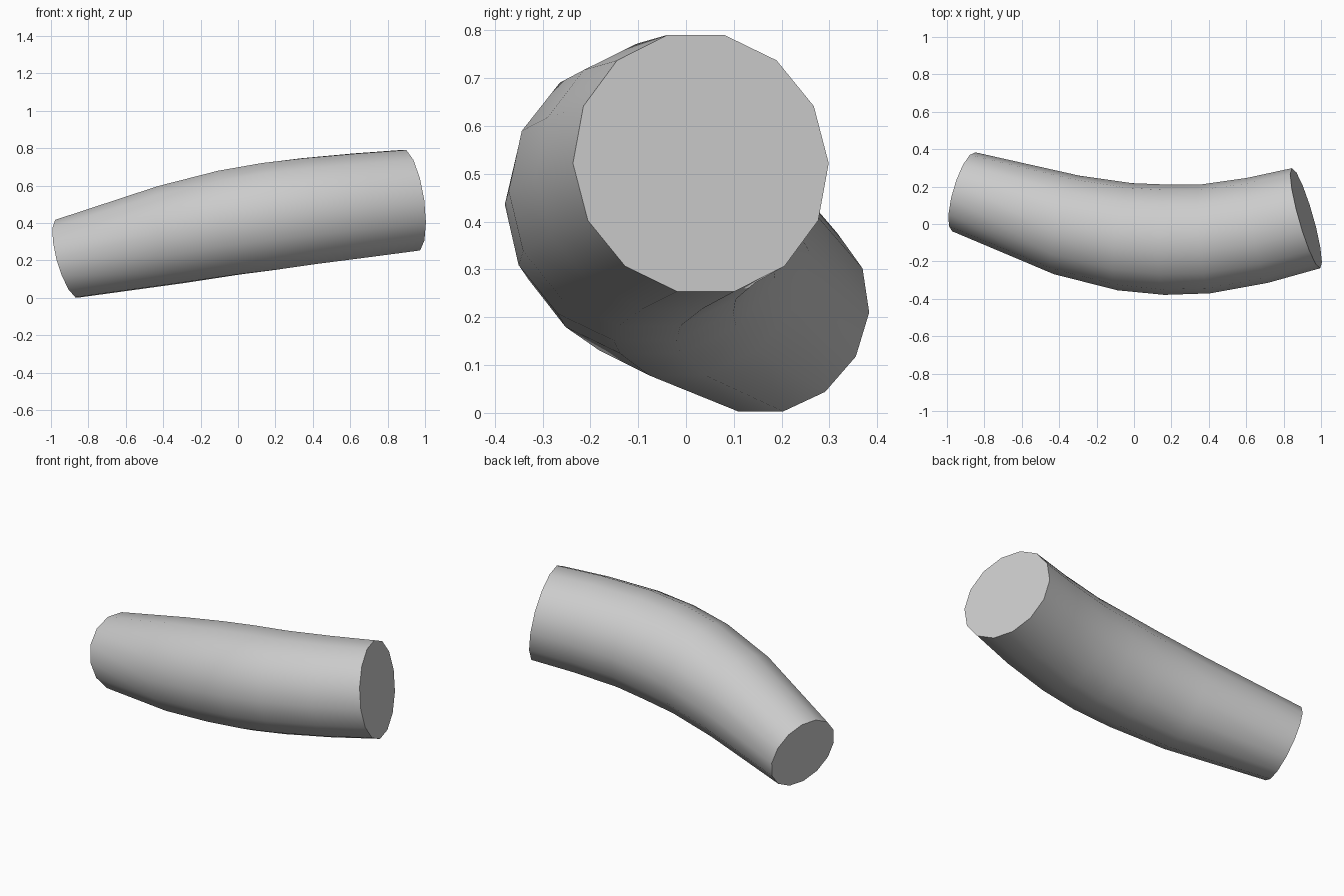
import bpy, bmesh, math
from mathutils import Vector

if "Cube" in bpy.data.objects:
    bpy.data.objects.remove(bpy.data.objects["Cube"])

SIDES = 14
# centreline points and radius: x, y, z, r
path = [(-0.91, 0.172, 0.21, 0.22), (-0.36, -0.005, 0.338, 0.272),
        (-0.05, -0.068, 0.402, 0.289), (0.17, -0.084, 0.436, 0.295),
        (0.38, -0.08, 0.464, 0.292), (0.66, -0.034, 0.495, 0.286),
        (0.92, 0.031, 0.522, 0.278)]
pts = [Vector(p[:3]) for p in path]

# tangents: cap directions at the ends, averaged segments in between
tangents = [Vector((0.92, -0.27, 0.26)).normalized()]
for a, b, c in zip(pts, pts[1:], pts[2:]):
    tangents.append(((b - a).normalized() + (c - b).normalized()).normalized())
tangents.append(Vector((0.95, 0.27, 0.14)).normalized())

# curved log: rings swept along the path, joined by quads
bm = bmesh.new()
rings = []
for p, t, (_, _, _, r) in zip(pts, tangents, path):
    u = Vector((0, 0, 1)).cross(t).normalized()
    v = t.cross(u)
    ring = []
    for i in range(SIDES):
        a = 2 * math.pi * i / SIDES
        ring.append(bm.verts.new(p + r * (math.cos(a) * u + math.sin(a) * v)))
    rings.append(ring)
for a, b in zip(rings, rings[1:]):
    for i in range(SIDES):
        j = (i + 1) % SIDES
        bm.faces.new((a[i], a[j], b[j], b[i]))

# flat end caps
bm.faces.new(rings[0][::-1])
bm.faces.new(rings[-1])
bmesh.ops.recalc_face_normals(bm, faces=bm.faces)

mesh = bpy.data.meshes.new("curved_log")
bm.to_mesh(mesh)
bm.free()
log = bpy.data.objects.new("curved_log", mesh)
bpy.context.collection.objects.link(log)
bpy.context.view_layer.objects.active = log
log.select_set(True)
bpy.ops.object.shade_smooth_by_angle(angle=math.radians(40))
